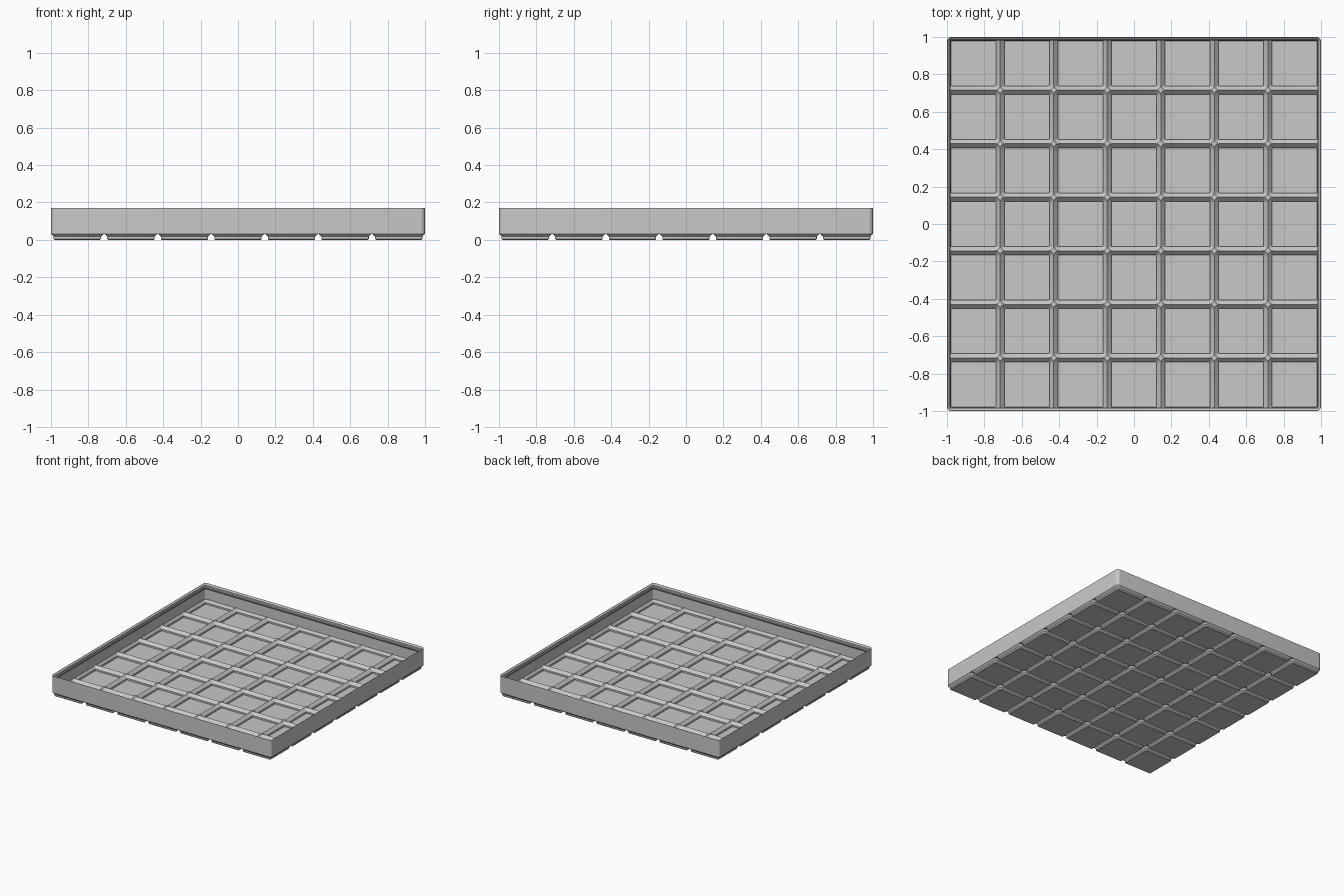
import bpy, bmesh, math

cube = bpy.data.objects.get("Cube")
if cube:
    bpy.data.objects.remove(cube)

CELLS, PITCH, SIZE = 7, 42.0, 293.5      # working units, scaled to 2 across
SCALE = 2 / SIZE
RADIUS, WALL, SEGS = 3.75, 0.95, 6

grey = bpy.data.materials.new("light grey plastic")
grey.use_nodes = True
colour = (0.58, 0.58, 0.58, 1)
grey.diffuse_color = colour
grey.node_tree.nodes["Principled BSDF"].inputs["Base Color"].default_value = colour


def keep_inside(x, y, inset):
    """Pull a point back inside the tray's rounded outline."""
    core, r = SIZE / 2 - RADIUS, RADIUS - inset
    bx, by = max(-core, min(core, x)), max(-core, min(core, y))
    d = math.hypot(x - bx, y - by)
    k = r / d if d > r else 1
    return bx + (x - bx) * k, by + (y - by) * k


def ring(bm, cx, cy, width, r, z, inset):
    """Counter-clockwise rounded square of vertices."""
    c, verts = width / 2 - r, []
    for corner, (sx, sy) in enumerate(((1, 1), (-1, 1), (-1, -1), (1, -1))):
        for i in range(SEGS + 1):
            a = (corner + i / SEGS) * math.pi / 2
            x, y = keep_inside(cx + sx * c + r * math.cos(a),
                               cy + sy * c + r * math.sin(a), inset)
            verts.append(bm.verts.new((x * SCALE, y * SCALE, z * SCALE)))
    return verts


def loft(bm, profile, cx=0, cy=0, cap=True, inward=False, inset=0.0):
    """Join rounded squares (width, radius, z); cap the first or close the loop."""
    rings = [ring(bm, cx, cy, w, r, z, inset) for w, r, z in profile]
    pairs = list(zip(rings, rings[1:]))
    if not cap:
        pairs.append((rings[-1], rings[0]))
    for a, b in pairs:
        for i in range(len(a)):
            j = (i + 1) % len(a)
            quad = (a[i], a[j], b[j], b[i])
            bm.faces.new(quad[::-1] if inward else quad)
    if cap:
        bm.faces.new(rings[0] if inward else rings[0][::-1])


def finish(bm, name):
    bmesh.ops.remove_doubles(bm, verts=bm.verts, dist=0.00002)
    mesh = bpy.data.meshes.new(name)
    bm.to_mesh(mesh)
    bm.free()
    mesh.materials.append(grey)
    obj = bpy.data.objects.new(name, mesh)
    bpy.context.collection.objects.link(obj)
    bpy.ops.object.select_all(action='DESELECT')
    obj.select_set(True)
    bpy.context.view_layer.objects.active = obj
    bpy.ops.object.shade_smooth_by_angle(angle=math.radians(25))


def cell_grid(name, profile, **options):
    """Repeat one cell profile over the whole tray."""
    bm = bmesh.new()
    for i in range(CELLS):
        for j in range(CELLS):
            loft(bm, profile, (i - CELLS // 2) * PITCH, (j - CELLS // 2) * PITCH, **options)
    finish(bm, name)


# Stepped feet, with the flat web between them
cell_grid("feet", [(35.6, 0.8, 0), (37.2, 1.6, 0.8), (37.2, 1.6, 2.6),
                   (41.5, RADIUS, 4.75), (PITCH, 0, 4.75)])

# Sunken pockets whose sloped sides meet in ridges
cell_grid("floor_pockets", [(35.3, 0.65, 1), (35.3, 0.65, 3),
                            (PITCH, 4, 6.35), (PITCH, 0, 6.35)],
          inward=True, inset=WALL / 2)

# Outer wall with stepped stacking lip, as (inset, height) going up and back down inside
wall = [(0, 4.75), (0, 25.1), (0.3, 25.1), (1.9, 23.5), (1.9, 21.7), (2.6, 21),
        (2.6, 19.8), (WALL, 18.15), (WALL, 4.75)]
bm = bmesh.new()
loft(bm, [(SIZE - 2 * d, RADIUS - d, z) for d, z in wall], cap=False)
finish(bm, "wall_and_lip")
